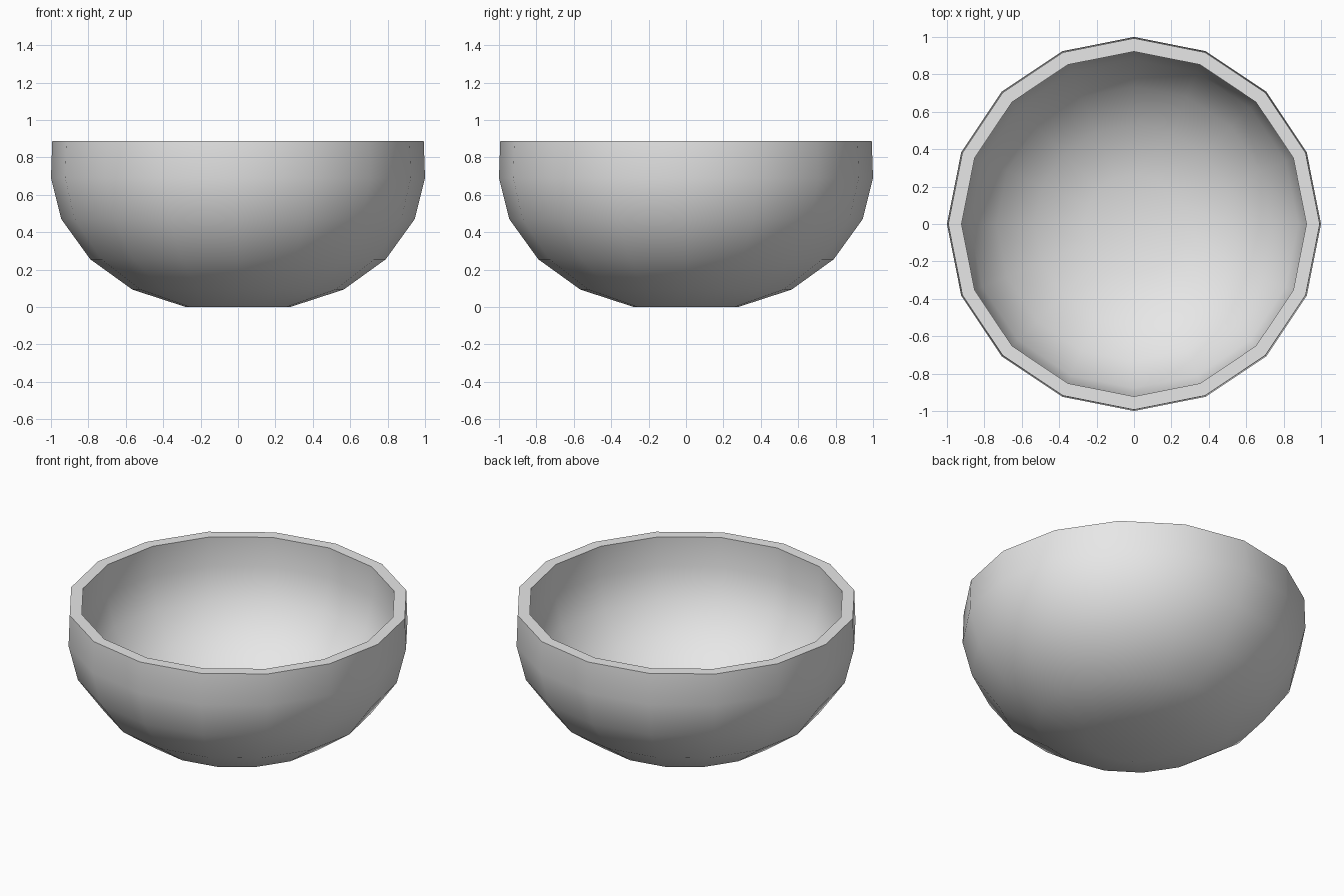
import bpy
import bmesh
import math

cube = bpy.data.objects.get("Cube")
if cube:
    bpy.data.objects.remove(cube, do_unlink=True)

SIDES = 16

# Bowl wall: radius and height, from outer base up over the rim to inner base
OUTER = [(0.28, 0.0), (0.565, 0.093), (0.79, 0.255), (0.945, 0.47), (1.0, 0.69), (0.993, 0.887)]
INNER = [(0.922, 0.887), (0.929, 0.695), (0.878, 0.498), (0.735, 0.304), (0.53, 0.16), (0.265, 0.07)]


def make_material(name, color):
    mat = bpy.data.materials.new(name)
    mat.use_nodes = True
    mat.diffuse_color = color
    mat.node_tree.nodes["Principled BSDF"].inputs["Base Color"].default_value = color
    return mat


def lathe(name, profile, sides, mat):
    """Revolve a profile around z and close both ends with fans."""
    bm = bmesh.new()
    rings = []
    for radius, z in profile:
        angles = [math.tau * i / sides for i in range(sides)]
        rings.append([bm.verts.new((radius * math.cos(a), radius * math.sin(a), z)) for a in angles])
    for low, high in zip(rings, rings[1:]):
        for i in range(sides):
            j = (i + 1) % sides
            bm.faces.new((low[i], low[j], high[j], high[i]))
    for ring, z in ((rings[0], profile[0][1]), (rings[-1], profile[-1][1])):
        pole = bm.verts.new((0, 0, z))
        for i in range(sides):
            bm.faces.new((ring[i], ring[(i + 1) % sides], pole))
    bmesh.ops.recalc_face_normals(bm, faces=bm.faces)
    mesh = bpy.data.meshes.new(name)
    bm.to_mesh(mesh)
    bm.free()
    mesh.materials.append(mat)
    obj = bpy.data.objects.new(name, mesh)
    bpy.context.collection.objects.link(obj)
    return obj


# Thick round bowl, smooth inside and out with a crisp flat rim
bowl = lathe("bowl", OUTER + INNER, SIDES, make_material("light grey", (0.8, 0.8, 0.8, 1)))
bpy.ops.object.select_all(action="DESELECT")
bowl.select_set(True)
bpy.context.view_layer.objects.active = bowl
bpy.ops.object.shade_smooth_by_angle(angle=math.radians(45))
